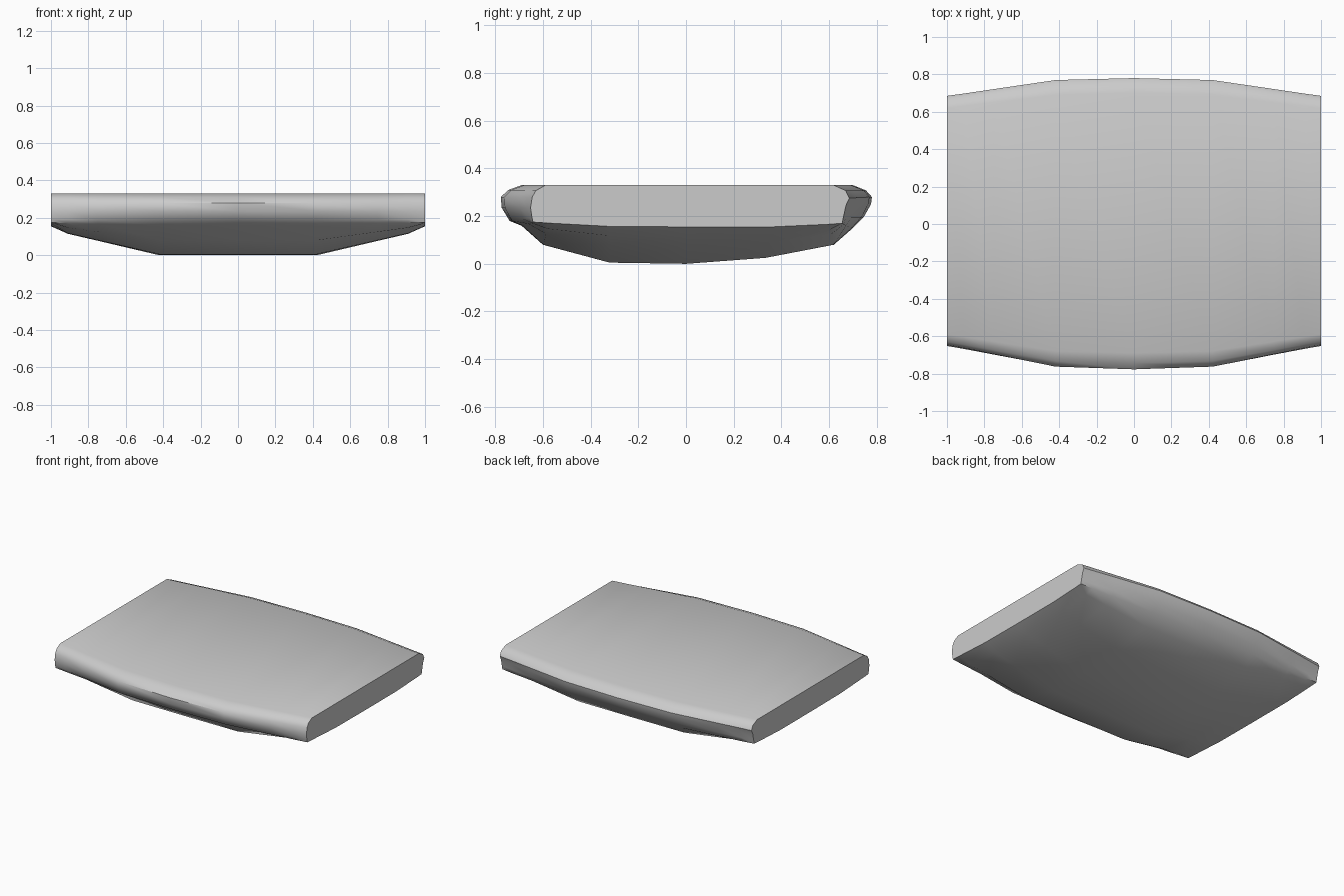
import bpy
import bmesh
import math

if "Cube" in bpy.data.objects:
    bpy.data.objects.remove(bpy.data.objects["Cube"])

# Cross-sections (y, z), running from the front top edge under to the back top edge
MID = [(-.69, .335), (-.745, .315), (-.777, .285), (-.773, .24), (-.74, .185),
       (-.69, .165), (-.60, .085), (-.32, .01), (0, .005), (.33, .03),
       (.62, .085), (.70, .155), (.745, .20), (.776, .255), (.78, .285),
       (.755, .313), (.70, .335)]
END = [(-.59, .335), (-.63, .312), (-.645, .285), (-.652, .24), (-.646, .20),
       (-.642, .18), (-.58, .176), (-.32, .162), (0, .16), (.36, .16),
       (.60, .171), (.655, .175), (.66, .20), (.671, .25), (.685, .28),
       (.67, .312), (.62, .335)]

# Half-length stations: x, taper of the width, rise of the underside
HALF = [(.42, .11, 0), (.75, .62, .5), (.91, .87, .74), (1, 1, 1)]
STATIONS = [(-x, t, r) for x, t, r in reversed(HALF)] + [(0, 0, 0)] + HALF


def section(x, taper, rise):
    return [(x, m[0] + (e[0] - m[0]) * taper, m[1] + (e[1] - m[1]) * rise)
            for m, e in zip(MID, END)]


# Cushion body: loft through the stations, then cap the ends
bm = bmesh.new()
rings = [[bm.verts.new(p) for p in section(*s)] for s in STATIONS]
n = len(MID)
for a, b in zip(rings, rings[1:]):
    for i in range(n):
        j = (i + 1) % n
        bm.faces.new((a[i], a[j], b[j], b[i]))
bm.faces.new(rings[0])
bm.faces.new(rings[-1])

# Stand the model on the ground
low = min(v.co.z for v in bm.verts)
bmesh.ops.translate(bm, verts=bm.verts, vec=(0, 0, -low))
bmesh.ops.recalc_face_normals(bm, faces=bm.faces)
mesh = bpy.data.meshes.new("cushion")
bm.to_mesh(mesh)
bm.free()
cushion = bpy.data.objects.new("cushion", mesh)
bpy.context.collection.objects.link(cushion)

# Soft shading with crisp end caps
bpy.context.view_layer.objects.active = cushion
cushion.select_set(True)
bpy.ops.object.shade_smooth_by_angle(angle=math.radians(45))
